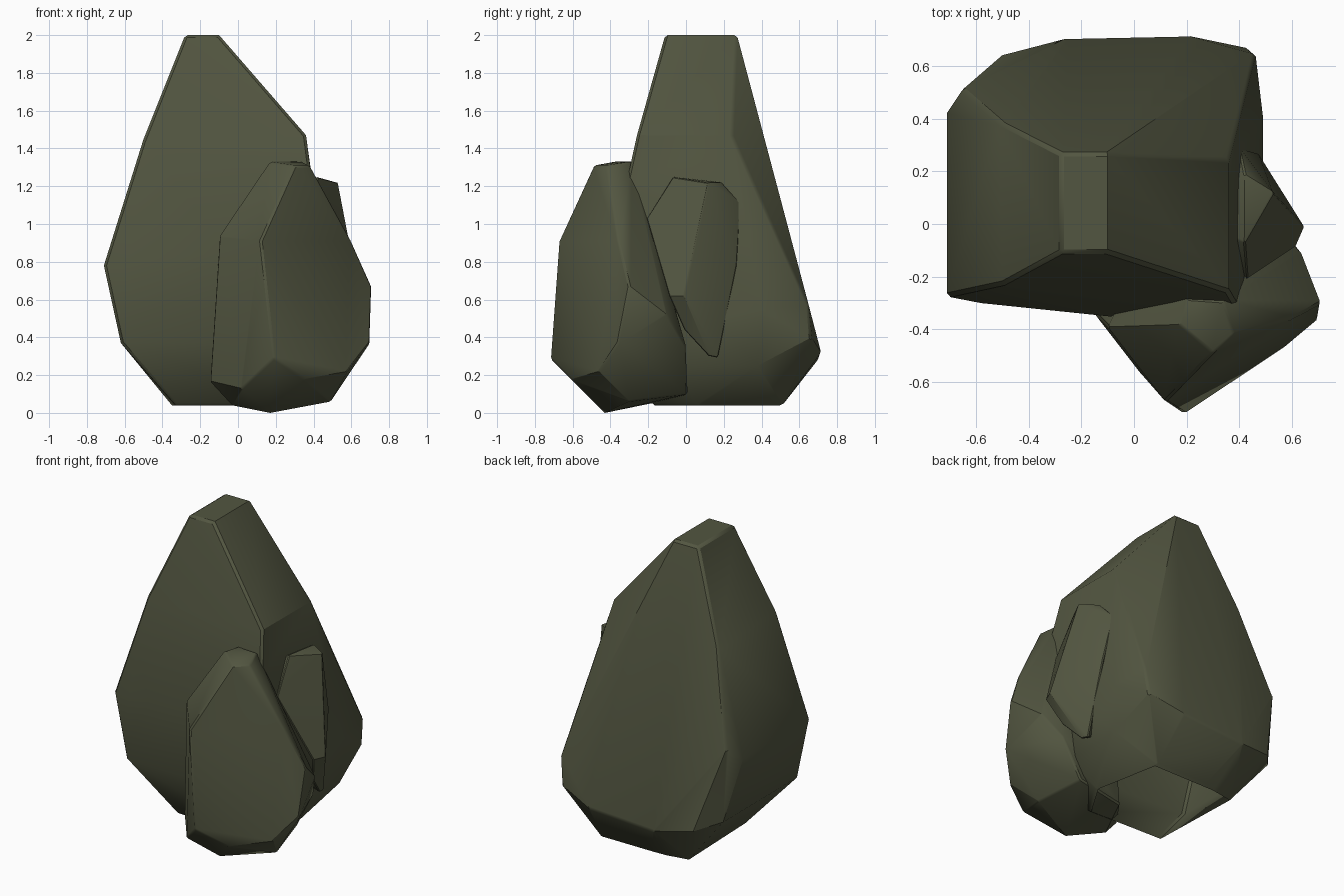
import bpy, bmesh, math
from mathutils import Vector

stone = bpy.data.materials.new("dark olive stone")
stone.diffuse_color = (0.085, 0.092, 0.052, 1)


def boulder(name, corners, bevel, push=None, open_base=False):
    """Faceted rock: hull of its corner points with softened sharp edges."""
    bm = bmesh.new()
    for c in corners:
        bm.verts.new(c)
    bmesh.ops.convex_hull(bm, input=bm.verts[:])
    loose = [v for v in bm.verts if not v.link_faces]
    bmesh.ops.delete(bm, geom=loose, context='VERTS')
    # dent: move one hull corner inward
    if push:
        old, new = Vector(push[0]), Vector(push[1])
        min(bm.verts, key=lambda v: (v.co - old).length).co = new
    bmesh.ops.dissolve_limit(bm, angle_limit=math.radians(3),
                             verts=bm.verts[:], edges=bm.edges[:])
    bmesh.ops.recalc_face_normals(bm, faces=bm.faces[:])
    sharp = [e for e in bm.edges if e.calc_face_angle(0) > math.radians(50)]
    bmesh.ops.bevel(bm, geom=sharp, offset=bevel, segments=1, profile=0.5,
                    affect='EDGES', clamp_overlap=True)
    bmesh.ops.recalc_face_normals(bm, faces=bm.faces[:])
    if open_base:
        base = [f for f in bm.faces if f.normal.z < -0.98]
        bmesh.ops.delete(bm, geom=base, context='FACES')
    me = bpy.data.meshes.new(name)
    bm.to_mesh(me)
    bm.free()
    me.materials.append(stone)
    ob = bpy.data.objects.new(name, me)
    bpy.context.collection.objects.link(ob)
    bpy.ops.object.select_all(action='DESELECT')
    ob.select_set(True)
    bpy.context.view_layer.objects.active = ob
    bpy.ops.object.shade_smooth_by_angle(angle=math.radians(32))
    return ob


# tall main rock: crown, shoulders, waist, skirt, base
boulder("main_rock", [
    (-0.28, -0.11, 2.0), (-0.10, -0.11, 2.0), (-0.10, 0.27, 2.0), (-0.28, 0.27, 2.0),
    (-0.50, -0.23, 1.45), (-0.50, 0.38, 1.45), (0.36, -0.26, 1.47), (0.36, 0.40, 1.47),
    (0.395, -0.32, 1.20), (-0.71, -0.275, 0.78), (-0.71, 0.42, 0.78), (-0.65, 0.51, 0.86),
    (-0.58, -0.30, 0.80), (-0.05, -0.355, 0.85), (0.42, -0.29, 0.85),
    (0.46, 0.65, 0.57), (0.49, 0.40, 0.55), (0.49, 0.15, 0.50),
    (-0.62, -0.28, 0.37), (-0.62, 0.50, 0.37), (-0.50, 0.64, 0.33),
    (-0.25, 0.705, 0.29), (0.20, 0.715, 0.32), (0.44, 0.665, 0.40), (0.47, 0.38, 0.25),
    (0.45, -0.05, 0.25), (-0.05, -0.30, 0.37),
    (-0.33, -0.16, 0.04), (-0.35, 0.47, 0.04), (-0.12, 0.51, 0.04),
    (0.25, 0.51, 0.04), (0.34, 0.05, 0.04), (0.20, -0.18, 0.04)], 0.014,
    push=((0.36, 0.40, 1.47), (0.36, 0.245, 1.47)), open_base=True)

# smaller rock leaning at the front right
boulder("front_rock", [
    (0.30, -0.49, 1.31), (0.38, -0.42, 1.31), (0.17, -0.38, 1.33), (0.20, -0.28, 1.33),
    (0.34, -0.29, 1.33), (0.60, -0.36, 0.91), (0.71, -0.30, 0.67), (0.70, -0.36, 0.37),
    (0.58, -0.46, 0.22), (0.35, -0.61, 0.18), (0.19, -0.72, 0.29), (0.12, -0.675, 0.91),
    (-0.10, -0.39, 0.93), (-0.15, -0.34, 0.17), (0.02, -0.56, 0.13), (0.17, -0.43, 0.0),
    (-0.03, -0.30, 0.04), (0.49, -0.30, 0.06), (0.63, -0.10, 0.52), (0.55, 0.00, 0.35),
    (0.42, 0.01, 0.10), (0.08, -0.04, 0.08), (0.30, -0.10, 0.70), (0.0, -0.20, 0.9)], 0.01)

# thin shard wedged into the right side
boulder("side_shard", [
    (0.42, -0.07, 1.25), (0.53, 0.12, 1.22), (0.42, 0.19, 1.22), (0.40, 0.29, 1.11),
    (0.43, -0.21, 1.03), (0.645, -0.01, 0.62), (0.61, -0.09, 0.62), (0.47, 0.27, 0.78),
    (0.55, -0.01, 0.44), (0.51, 0.12, 0.30), (0.50, 0.17, 0.29), (0.48, 0.20, 0.45),
    (0.25, 0.00, 1.15), (0.30, 0.10, 0.40), (0.28, 0.20, 0.90)], 0.006)
